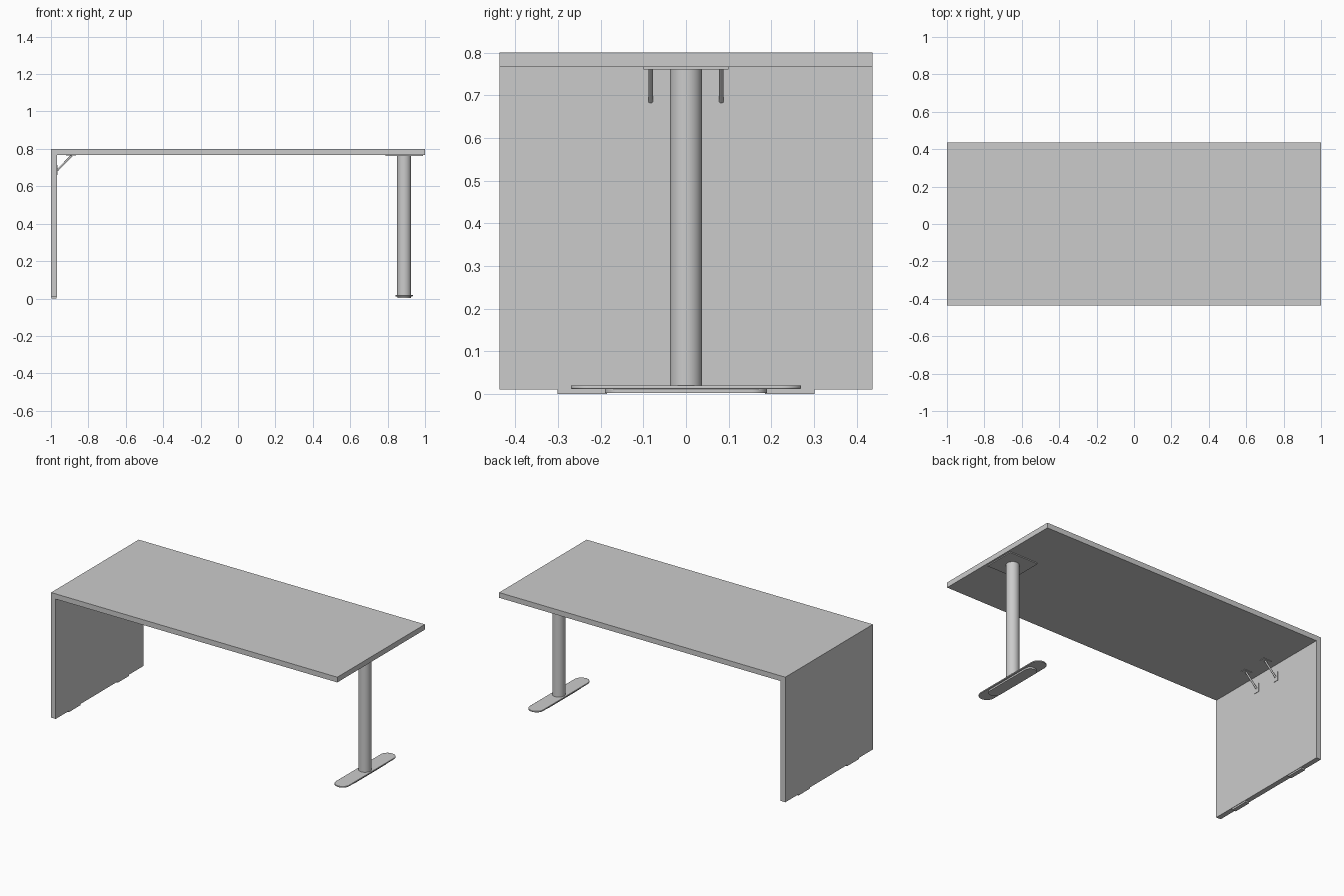
import bpy, bmesh, math
from mathutils import Vector

if "Cube" in bpy.data.objects:
    bpy.data.objects.remove(bpy.data.objects["Cube"])


def finish(name, bm, smooth=False, bevel=0):
    bmesh.ops.recalc_face_normals(bm, faces=bm.faces)
    me = bpy.data.meshes.new(name)
    bm.to_mesh(me)
    bm.free()
    ob = bpy.data.objects.new(name, me)
    bpy.context.collection.objects.link(ob)
    if bevel:
        m = ob.modifiers.new("bevel", 'BEVEL')
        m.width, m.segments, m.limit_method = bevel, 2, 'ANGLE'
    if smooth:
        bpy.ops.object.select_all(action='DESELECT')
        ob.select_set(True)
        bpy.context.view_layer.objects.active = ob
        bpy.ops.object.shade_smooth_by_angle(angle=math.radians(35))
    return ob


def prism(name, points, offset, **kw):
    """Extrude a closed outline along an offset vector."""
    bm = bmesh.new()
    face = bm.faces.new([bm.verts.new(p) for p in points])
    ext = bmesh.ops.extrude_face_region(bm, geom=[face])
    moved = [g for g in ext["geom"] if isinstance(g, bmesh.types.BMVert)]
    bmesh.ops.translate(bm, verts=moved, vec=offset)
    return finish(name, bm, **kw)


def box(name, x0, x1, y0, y1, z0, z1):
    return prism(name, [(x0, y0, z0), (x1, y0, z0), (x1, y1, z0), (x0, y1, z0)],
                 (0, 0, z1 - z0))


def stadium(name, cx, half_len, r, z0, z1, bevel=0):
    pts = []
    for i in range(34):
        a = math.pi * (i if i < 17 else i - 1) / 16
        s = 1 if i < 17 else -1
        pts.append((cx + r * math.cos(a), s * (half_len - r) + r * math.sin(a), z0))
    return prism(name, pts, (0, 0, z1 - z0), smooth=True, bevel=bevel)


def rod(name, a, b, r, sides=16):
    a, b = Vector(a), Vector(b)
    bm = bmesh.new()
    bmesh.ops.create_cone(bm, cap_ends=True, segments=sides, radius1=r, radius2=r,
                          depth=(b - a).length)
    bm.transform((b - a).to_track_quat('Z', 'Y').to_matrix().to_4x4())
    bmesh.ops.translate(bm, verts=bm.verts, vec=(a + b) / 2)
    return finish(name, bm, smooth=True)


W = 0.437   # half depth
T = 0.767   # underside of top
PX = -0.968  # inner face of side panel
CX = 0.888  # column centre

# Tabletop and side panel meeting in a mitre
prism("tabletop", [(-1, -W, 0.8), (1, -W, 0.8), (1, -W, T), (PX, -W, T)], (0, 2 * W, 0))
prism("side_panel", [(-1, -W, 0.8), (PX, -W, T), (PX, -W, 0.01), (-1, -W, 0.01)],
      (0, 2 * W, 0))

# Column leg with mounting plate and rounded foot
rod("column", (CX, 0, 0.015), (CX, 0, 0.762), 0.038, 48)
box("mounting_plate", CX - 0.1, CX + 0.1, -0.1, 0.1, 0.761, T)
stadium("foot_plate", CX, 0.27, 0.047, 0.012, 0.02, bevel=0.002)
stadium("foot_pad", CX, 0.19, 0.036, 0.002, 0.012)

# Panel glides and diagonal brackets on both sides
for s, side in ((-1, "front"), (1, "back")):
    box(side + "_glide", -0.997, -0.971, s * 0.243 - 0.058, s * 0.243 + 0.058, 0, 0.01)
    y = s * 0.083
    box(side + "_bracket_wall_plate", PX, PX + 0.003, y - 0.017, y + 0.017, 0.66, 0.715)
    box(side + "_bracket_top_plate", -0.92, -0.865, y - 0.017, y + 0.017, T - 0.003, T)
    rod(side + "_bracket_strut", (PX + 0.002, y, 0.686), (-0.888, y, 0.765), 0.0055)
